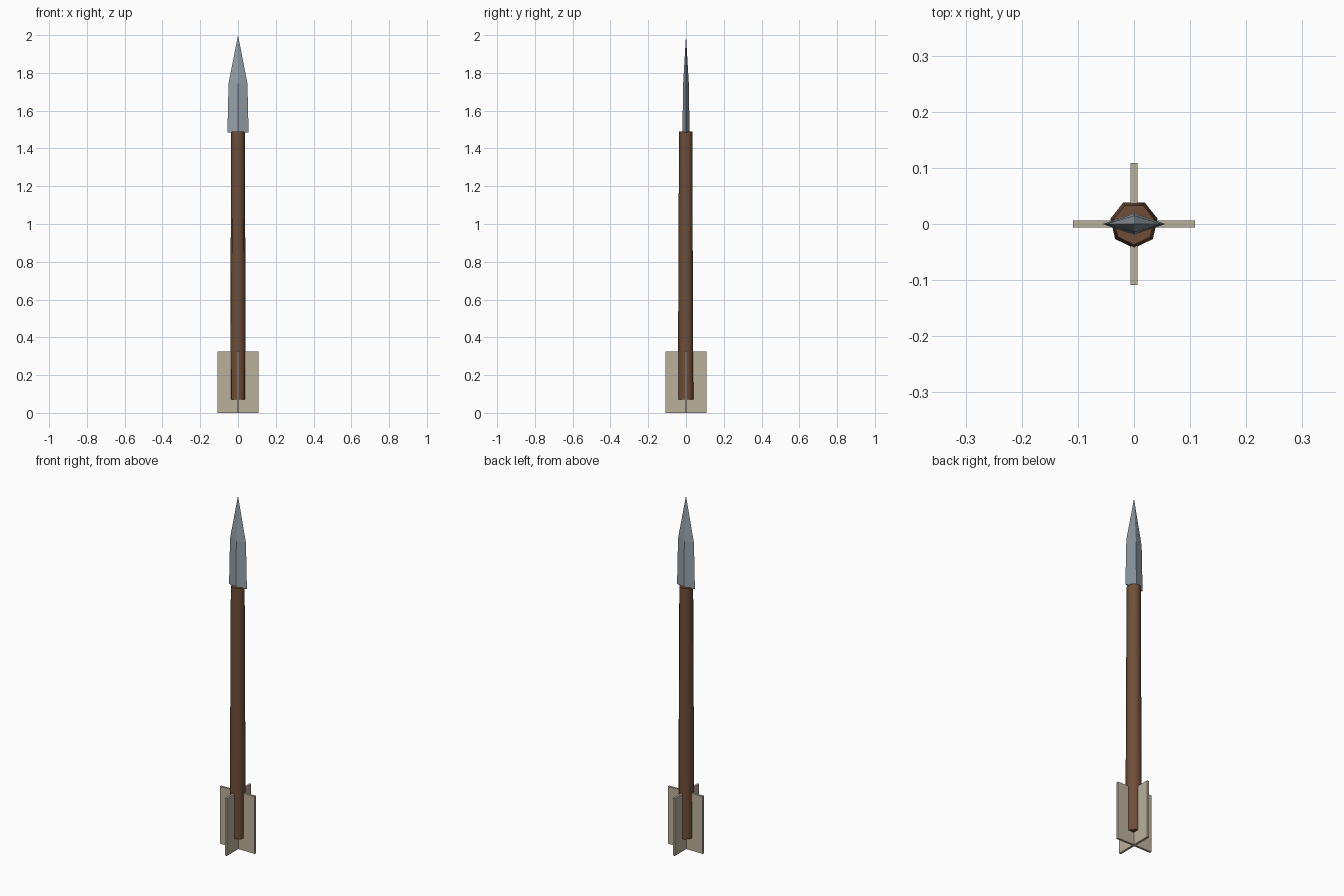
import bpy
import bmesh
import math

if "Cube" in bpy.data.objects:
    bpy.data.objects.remove(bpy.data.objects["Cube"])


def material(name, rgb):
    mat = bpy.data.materials.new(name)
    mat.diffuse_color = (*rgb, 1)
    mat.use_nodes = True
    mat.node_tree.nodes["Principled BSDF"].inputs["Base Color"].default_value = mat.diffuse_color
    return mat


def add_object(name, bm, mat):
    bmesh.ops.recalc_face_normals(bm, faces=bm.faces)
    mesh = bpy.data.meshes.new(name)
    bm.to_mesh(mesh)
    bm.free()
    mesh.materials.append(mat)
    obj = bpy.data.objects.new(name, mesh)
    bpy.context.collection.objects.link(obj)
    return obj


wood = material("wood", (0.16, 0.075, 0.04))
steel = material("steel", (0.30, 0.35, 0.39))
feather = material("feather", (0.50, 0.44, 0.33))

# Shaft: tapered seven-sided rod, one corner towards the front
SIDES = 7
bm = bmesh.new()
rings = []
for radius, z in ((0.043, 0.07), (0.037, 1.49)):
    angles = [-math.pi / 2 + i * math.tau / SIDES for i in range(SIDES)]
    rings.append([bm.verts.new((radius * math.cos(a), radius * math.sin(a), z)) for a in angles])
for i in range(SIDES):
    j = (i + 1) % SIDES
    bm.faces.new((rings[0][i], rings[0][j], rings[1][j], rings[1][i])).smooth = True
for ring in rings:
    bm.faces.new(ring)
shaft = add_object("shaft", bm, wood)
bpy.context.view_layer.objects.active = shaft
shaft.select_set(True)
bpy.ops.object.shade_smooth_by_angle(angle=math.radians(60))

# Arrowhead: diamond section, narrowing slightly and then to a point
bm = bmesh.new()
rings = []
for w, d, z in ((0.056, 0.019, 1.485), (0.05, 0.015, 1.745)):
    rings.append([bm.verts.new(p) for p in ((w, 0, z), (0, d, z), (-w, 0, z), (0, -d, z))])
tip = bm.verts.new((0, 0, 2))
bm.faces.new(rings[0])
for i in range(4):
    j = (i + 1) % 4
    bm.faces.new((rings[0][i], rings[0][j], rings[1][j], rings[1][i]))
    bm.faces.new((rings[1][i], rings[1][j], tip))
add_object("arrowhead", bm, steel)

# Fletching: two crossed flat plates around the shaft's end
for name, size in (("fletching_side", (0.218, 0.012, 0.325)),
                   ("fletching_front", (0.012, 0.218, 0.325))):
    bm = bmesh.new()
    bmesh.ops.create_cube(bm, size=1)
    bmesh.ops.scale(bm, vec=size, verts=bm.verts)
    bmesh.ops.translate(bm, vec=(0, 0, size[2] / 2), verts=bm.verts)
    add_object(name, bm, feather)
